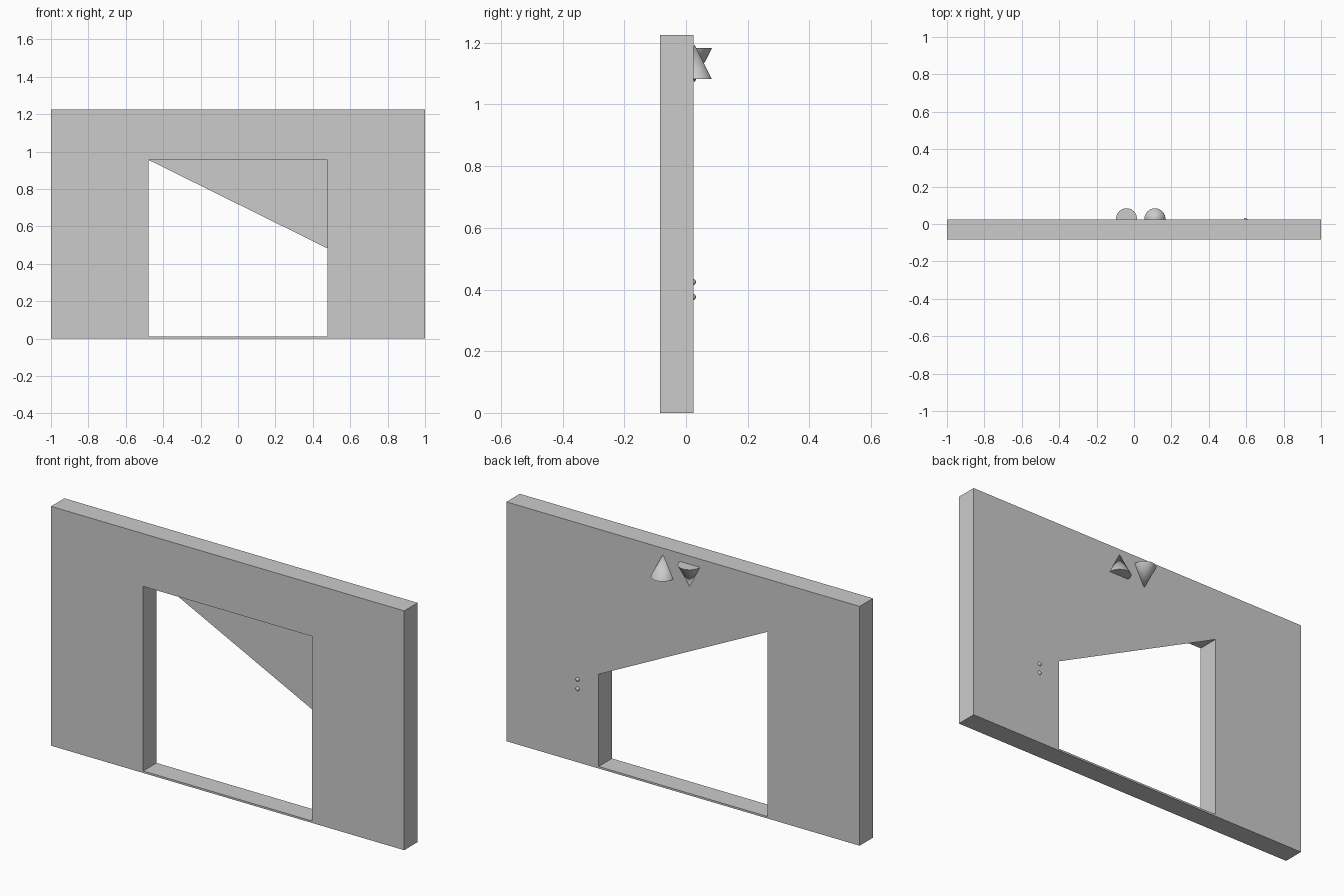
import bpy, bmesh, math

if "Cube" in bpy.data.objects:
    bpy.data.objects.remove(bpy.data.objects["Cube"])

FRONT, BACK = -0.084, 0.024
HEIGHT = 1.225
HALF_OPEN, SILL, LINTEL = 0.478, 0.01, 0.955


def rect(bm, hx, z0, z1, y):
    return [bm.verts.new((x, y, z)) for x, z in
            ((-hx, z0), (hx, z0), (hx, z1), (-hx, z1))]


def add_mesh(name, bm, smooth=False):
    mesh = bpy.data.meshes.new(name)
    bm.to_mesh(mesh)
    bm.free()
    obj = bpy.data.objects.new(name, mesh)
    bpy.context.collection.objects.link(obj)
    if smooth:
        bpy.ops.object.select_all(action='DESELECT')
        obj.select_set(True)
        bpy.context.view_layer.objects.active = obj
        bpy.ops.object.shade_smooth_by_angle(angle=math.radians(40))
    return obj


# Wall panel: four rectangular loops bridged into a frame with a doorway
bm = bmesh.new()
loops = [rect(bm, 1.0, 0, HEIGHT, FRONT),
         rect(bm, 1.0, 0, HEIGHT, BACK),
         rect(bm, HALF_OPEN, SILL, LINTEL, BACK),
         rect(bm, HALF_OPEN, SILL, LINTEL, FRONT)]
for k in range(4):
    a, b = loops[k], loops[(k + 1) % 4]
    for i in range(4):
        j = (i + 1) % 4
        bm.faces.new((a[i], a[j], b[j], b[i]))
bmesh.ops.recalc_face_normals(bm, faces=bm.faces)
add_mesh("wall", bm)

# Thin triangular panel closing the upper corner, flush with the back
bm = bmesh.new()
bm.faces.new([bm.verts.new((x, BACK, z)) for x, z in
              ((-HALF_OPEN, LINTEL), (HALF_OPEN, LINTEL),
               (HALF_OPEN, (LINTEL + SILL) / 2))])
add_mesh("corner_panel", bm)

# Direction indicators: one cone pointing up, one pointing down
for name, x, z, r1, r2 in (("up_indicator", 0.112, 1.1375, 0.056, 0),
                           ("down_indicator", -0.04, 1.1275, 0, 0.056)):
    bm = bmesh.new()
    bmesh.ops.create_cone(bm, cap_ends=True, segments=32,
                          radius1=r1, radius2=r2, depth=0.111)
    bmesh.ops.remove_doubles(bm, verts=bm.verts, dist=1e-5)
    bmesh.ops.translate(bm, verts=bm.verts, vec=(x, 0.028, z))
    add_mesh(name, bm, smooth=True)

# Call buttons: small balls set into the back of the wall
for name, z in (("upper_button", 0.424), ("lower_button", 0.376)):
    bm = bmesh.new()
    bmesh.ops.create_uvsphere(bm, u_segments=24, v_segments=12, radius=0.011)
    bmesh.ops.translate(bm, verts=bm.verts, vec=(0.597, 0.021, z))
    add_mesh(name, bm, smooth=True)
